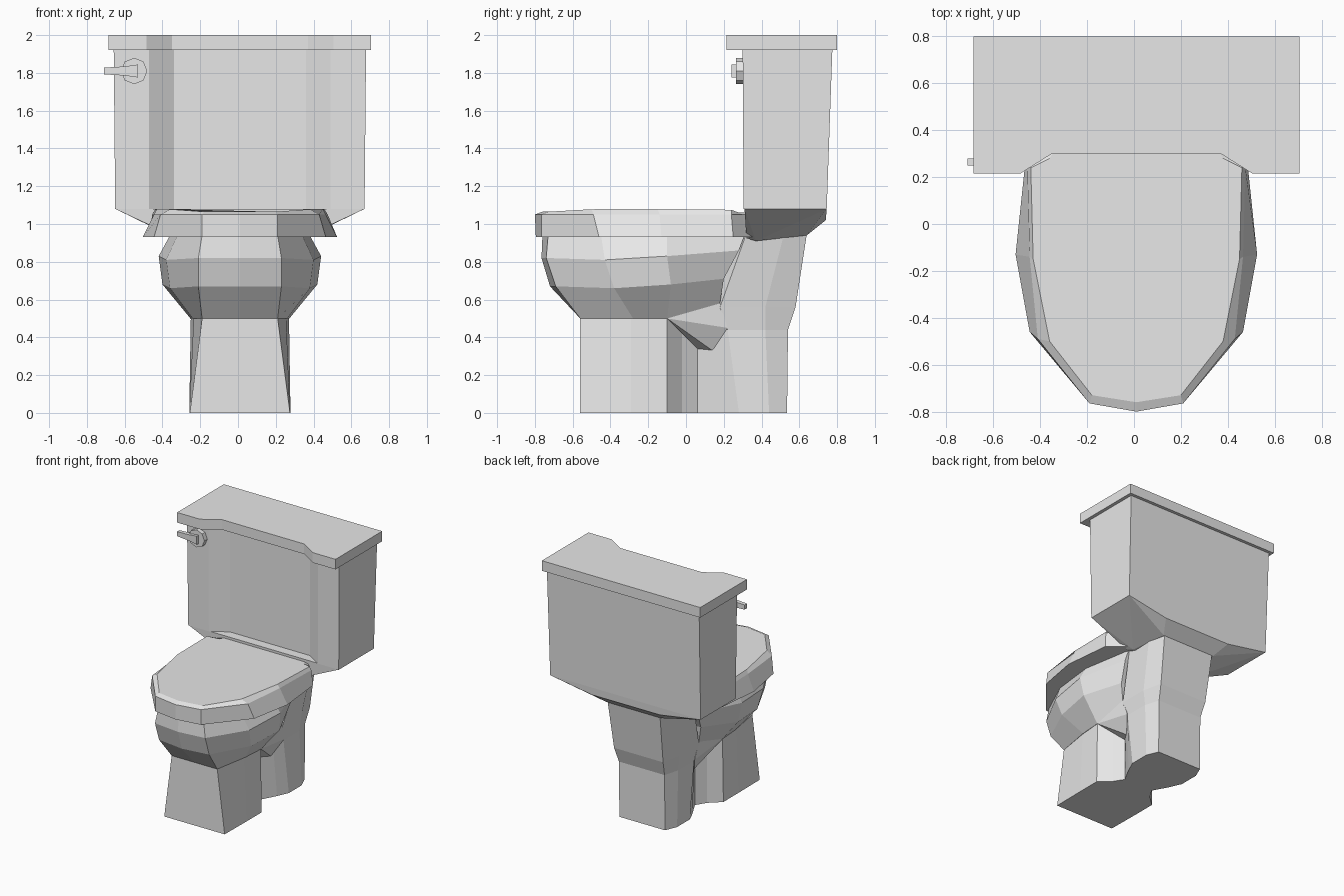
import bpy, bmesh, math

cube = bpy.data.objects.get("Cube")
if cube:
    bpy.data.objects.remove(cube, do_unlink=True)

CX = 0.01  # centre plane of the fixture

grey = bpy.data.materials.new("light_grey_ceramic")
grey.use_nodes = True
color = (0.8, 0.8, 0.8, 1)
grey.diffuse_color = color
grey.node_tree.nodes["Principled BSDF"].inputs["Base Color"].default_value = color


def finish(bm, name):
    bmesh.ops.recalc_face_normals(bm, faces=bm.faces)
    mesh = bpy.data.meshes.new(name)
    bm.to_mesh(mesh)
    bm.free()
    mesh.materials.append(grey)
    obj = bpy.data.objects.new(name, mesh)
    bpy.context.collection.objects.link(obj)
    return obj


def at(z, *half):
    """Level section: half outline of (x, y), front to back."""
    return [(x, y, z) for x, y in half]


def loft(name, rings):
    """Mirror each half section and skin between the sections."""
    bm = bmesh.new()
    loops = []
    for half in rings:
        full = half + [(-x, y, z) for x, y, z in reversed(half) if x > 0]
        loops.append([bm.verts.new((x + CX, y, z)) for x, y, z in full])
    for low, high in zip(loops, loops[1:]):
        for i in range(len(low)):
            j = (i + 1) % len(low)
            bm.faces.new((low[i], low[j], high[j], high[i]))
    bm.faces.new(loops[0])
    bm.faces.new(loops[-1])
    return finish(bm, name)


def hull(name, points):
    """Convex solid around mirrored points."""
    bm = bmesh.new()
    for x, y, z in points:
        for side in (1, -1):
            bm.verts.new((CX + side * x, y, z))
    res = bmesh.ops.convex_hull(bm, input=bm.verts)
    spare = [v for v in res["geom_interior"] if isinstance(v, bmesh.types.BMVert)]
    bmesh.ops.delete(bm, geom=spare, context="VERTS")
    bmesh.ops.dissolve_limit(bm, angle_limit=0.02, verts=bm.verts, edges=bm.edges)
    return finish(bm, name)


# Front pedestal, pinched in behind
loft("front_pedestal", [
    at(0, (.265, -.56), (.268, -.29), (.268, -.1), (.18, -.02), (.13, .06), (.13, .12)),
    at(.5, (.2, -.56), (.245, -.29), (.26, -.1), (.18, -.02), (.13, .06), (.13, .12)),
])

# Rear column, flaring up to the tank
loft("rear_column", [
    at(0, (.13, .06), (.2, .19), (.24, .28), (.24, .44), (.2, .535)),
    at(.44, (.13, .06), (.19, .15), (.235, .22), (.235, .42), (.2, .54)),
    at(.56, (.13, .1), (.2, .15), (.25, .18), (.25, .42), (.215, .58)),
    at(.95, (.2, .25), (.27, .29), (.3, .32), (.28, .52), (.23, .64)),
])

# Bowl and the wedge linking it to the column
loft("bowl", [
    [(0, -.56, .5), (.2, -.56, .5), (.25, -.28, .5), (.262, -.1, .5), (.25, .18, .58)],
    [(0, -.72, .67), (.22, -.69, .67), (.37, -.38, .66), (.41, -.08, .68), (.28, .2, .71)],
    [(0, -.765, .82), (.22, -.74, .82), (.39, -.43, .81), (.43, -.1, .83), (.31, .28, .86)],
    at(.94, (0, -.76), (.2, -.73), (.33, -.45), (.37, -.1), (.3, .31)),
])
hull("bowl_wedge", [
    (.262, -.1, .5), (.25, .18, .58), (.24, .22, .45),
    (.18, .14, .33), (.13, .06, .34), (.19, -.02, .43),
])

# Closed seat cover, flared at its lower edge
loft("seat_cover", [
    at(.93, (0, -.795), (.2, -.765), (.455, -.46), (.515, -.13), (.475, .25), (.4, .31), (.3, .4)),
    at(1.05, (0, -.8), (.2, -.765), (.42, -.49), (.455, -.14), (.465, .24), (.4, .3), (.3, .4)),
    [(0, -.76, 1.065), (.19, -.73, 1.065), (.37, -.5, 1.078), (.44, -.15, 1.08),
     (.45, .24, 1.075), (.37, .28, 1.06), (.3, .4, 1.06)],
])

# Tank with recessed front panel
loft("tank", [
    at(1.08, (.35, .385), (.48, .305), (.66, .305), (.66, .745)),
    at(1.93, (.35, .385), (.48, .3), (.668, .3), (.668, .775)),
])
hull("tank_underside", [
    (.66, .31, 1.08), (.66, .745, 1.08), (.3, .74, 1.02),
    (.33, .32, .925), (.31, .37, .91), (.24, .64, .94),
])

# Tank lid following the recess
lid = ((.36, .3), (.495, .215), (.695, .215), (.695, .8))
loft("tank_lid", [at(1.92, *lid), at(2, *lid)])

# Flush handle: octagonal knob and tapered lever
bpy.ops.mesh.primitive_cylinder_add(
    vertices=8, radius=.07, depth=.04, location=(-.55, .285, 1.81),
    rotation=(math.pi / 2, 0, 0))
knob = bpy.context.object
knob.name = "handle_knob"
knob.data.materials.append(grey)

bm = bmesh.new()
ends = []
for x, y0, y1, half in ((-.71, .25, .28, .018), (-.6, .245, .28, .024), (-.53, .24, .28, .034)):
    ends.append([bm.verts.new((x, y, 1.81 + s * half))
                 for y, s in ((y0, -1), (y1, -1), (y1, 1), (y0, 1))])
for a, b in zip(ends, ends[1:]):
    for i in range(4):
        j = (i + 1) % 4
        bm.faces.new((a[i], a[j], b[j], b[i]))
bm.faces.new(ends[0])
bm.faces.new(ends[-1])
finish(bm, "handle_lever")
